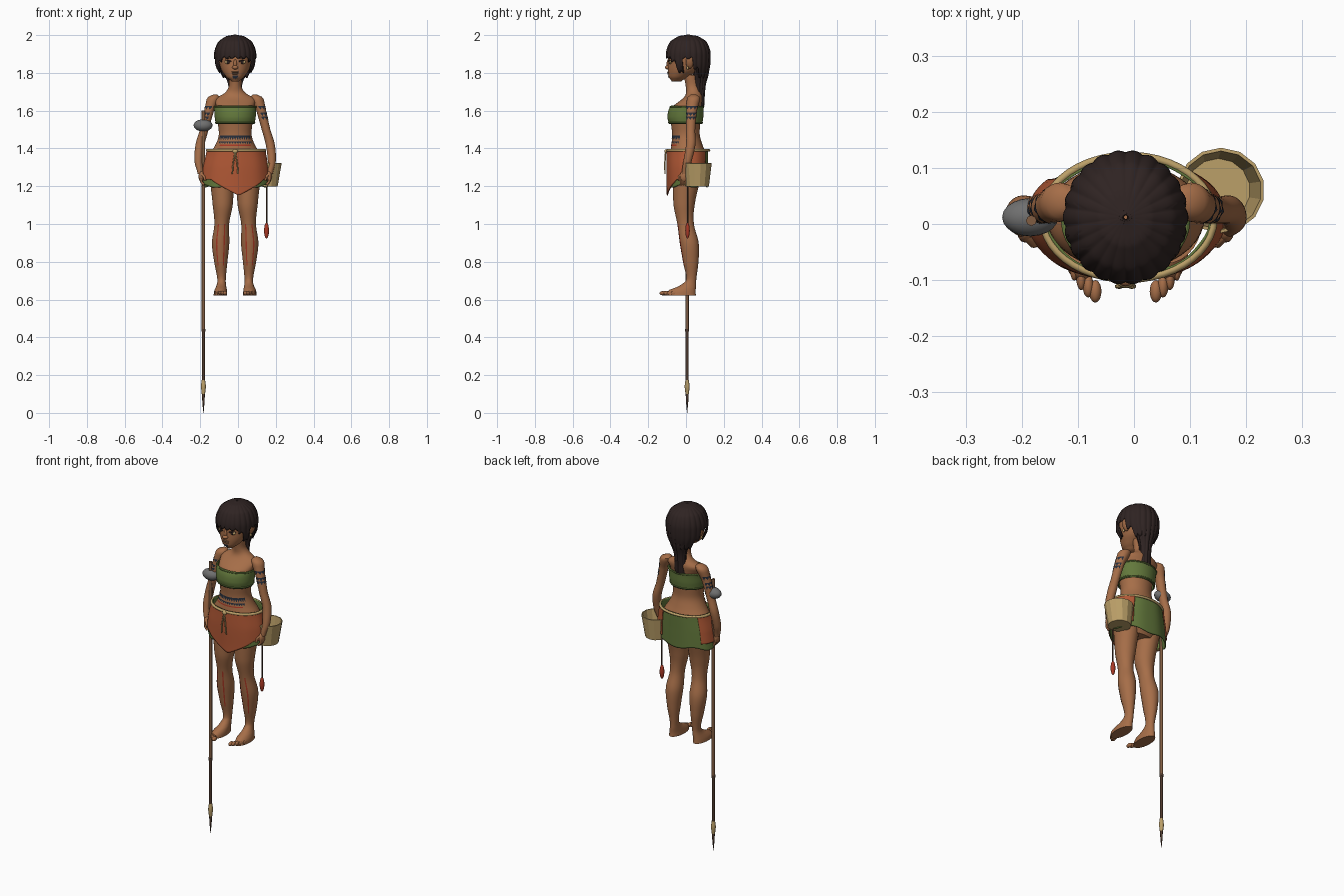
import bpy
from math import sin, cos, radians, pi
from mathutils import Vector

cube = bpy.data.objects.get("Cube")
if cube:
    bpy.data.objects.remove(cube, do_unlink=True)

CX = -0.015  # body centre line


def material(name, r, g, b):
    m = bpy.data.materials.new(name)
    m.use_nodes = True
    m.diffuse_color = (r, g, b, 1)
    bsdf = m.node_tree.nodes["Principled BSDF"]
    bsdf.inputs["Base Color"].default_value = (r, g, b, 1)
    bsdf.inputs["Roughness"].default_value = 0.8
    return m


skin = material("skin brown", .38, .155, .065)
hair = material("hair black brown", .028, .017, .016)
green = material("cloth green", .125, .19, .045)
orange = material("cloth orange", .44, .098, .036)
tan = material("woven tan", .5, .35, .14)
grey = material("stone grey", .16, .16, .16)
wood = material("wood brown", .22, .11, .055)
dark = material("dark wood", .075, .04, .025)
navy = material("ink navy", .02, .028, .045)
red = material("paint red", .4, .04, .018)


def finish(name, mesh, mat, smooth=True):
    ob = bpy.data.objects.new(name, mesh)
    bpy.context.scene.collection.objects.link(ob)
    mesh.materials.append(mat)
    if smooth:
        mesh.shade_smooth()
        mesh.set_sharp_from_angle(angle=radians(50))
    return ob


def section(rings, z):
    """Smoothly interpolated (x, y, rx, ry) of a ring list, top to bottom."""
    z = min(max(z, rings[-1][0]), rings[0][0])
    i = next(k for k in range(len(rings) - 1) if z >= rings[k + 1][0])
    a, b = rings[i], rings[i + 1]
    before, after = rings[max(i - 1, 0)], rings[min(i + 2, len(rings) - 1)]
    t = (a[0] - z) / (a[0] - b[0])
    out = []
    for p, q, r, s in zip(before[1:], a[1:], b[1:], after[1:]):
        out.append(q + t / 2 * (r - p + t * (2*p - 5*q + 4*r - s + t * (3*(q - r) + s - p))))
    return out


def surface_point(rings, z, angle, off=0, side=1, swell=1):
    """Angle is in degrees from the front, turning toward +x."""
    x, y, rx, ry = section(rings, z)
    a = radians(angle)
    return (CX + side * (x + (rx * swell + off) * sin(a)), y - (ry * swell + off) * cos(a), z)


def sheet(name, rings, mat, top=None, hem=None, start=0, end=360, off=0, side=1, rows=24,
          cols=28, caps="both", ridge=None, power=1, smooth=True, thick=0):
    """Lofted body, or a patch of it between two angles down to a hem."""
    top = rings[0][0] if top is None else top
    hem = rings[-1][0] if hem is None else hem
    closed = end - start == 360
    n = cols if closed else cols + 1
    verts, faces = [], []
    for r in range(rows + 1):
        for c in range(n):
            ang = start + (end - start) * c / cols
            low = hem(ang) if callable(hem) else hem
            z = top + (low - top) * (r / rows) ** power
            verts.append(surface_point(rings, z, ang, off, side, ridge(ang) if ridge else 1))
    for r in range(rows):
        for c in range(cols):
            d = (c + 1) % n
            f = (r*n + c, r*n + d, (r+1)*n + d, (r+1)*n + c)
            faces.append(f if side < 0 else f[::-1])
    if closed and caps == "both":
        faces.append(tuple(range(n))[::side])
    if closed and caps in ("both", "bottom"):
        faces.append(tuple(range(rows*n, rows*n + n))[::-side])
    mesh = bpy.data.meshes.new(name)
    mesh.from_pydata(verts, [], faces)
    ob = finish(name, mesh, mat, smooth)
    if thick:
        mod = ob.modifiers.new("thickness", 'SOLIDIFY')
        mod.thickness, mod.offset = thick, 0
    return ob


def ball(name, loc, size, mat, tilt=0):
    bpy.ops.mesh.primitive_uv_sphere_add(segments=20, ring_count=12, location=loc, rotation=(0, tilt, 0))
    ob = bpy.context.object
    ob.name, ob.scale = name, size
    ob.data.materials.append(mat)
    ob.data.shade_smooth()
    return ob


def rod(name, points, radius, mat, cyclic=False):
    curve = bpy.data.curves.new(name, 'CURVE')
    curve.dimensions = '3D'
    curve.bevel_depth, curve.bevel_resolution, curve.use_fill_caps = radius, 2, True
    spline = curve.splines.new('POLY')
    spline.points.add(len(points) - 1)
    for p, co in zip(spline.points, points):
        p.co = (*co, 1)
    spline.use_cyclic_u = cyclic
    spline.use_smooth = True
    ob = bpy.data.objects.new(name, curve)
    bpy.context.scene.collection.objects.link(ob)
    curve.materials.append(mat)
    return ob


def zigzag(base, depth, step):
    return lambda a: base - depth * abs((a / step) % 2 - 1)


# Torso and neck, rings are (z, x, y, rx, ry)
torso = [(1.79, 0, .025, .034, .036), (1.725, 0, .035, .034, .036), (1.69, 0, .042, .058, .042),
         (1.665, 0, .035, .105, .053), (1.62, 0, .005, .1, .077), (1.57, 0, -.003, .097, .083),
         (1.53, 0, -.002, .091, .077), (1.47, 0, 0, .087, .073), (1.42, 0, .005, .104, .082),
         (1.36, 0, .012, .138, .096), (1.25, 0, .01, .135, .09), (1.2, 0, 0, .1, .07)]
sheet("torso", torso, skin, rows=50, cols=40)
sheet("chest_band", torso, green, top=1.625, hem=1.53, off=.009, cols=40, caps="", thick=.006)
for z in (1.62, 1.537):
    rod("chest_band_hem", [surface_point(torso, z, a, .011) for a in range(0, 360, 10)], .004, green, True)
sheet("waist_tattoo_upper", torso, navy, top=1.468, hem=zigzag(1.46, .016, 4), start=-65, end=65,
      off=.002, rows=4, cols=130)
sheet("waist_tattoo_lower", torso, navy, top=1.438, hem=zigzag(1.434, .01, 4), start=-60, end=60,
      off=.002, rows=4, cols=120)
sheet("waist_stripe", torso, red, top=1.42, hem=1.414, start=-50, end=50, off=.002, rows=2)

# Skirt, apron, belt and ties
skirt = [(1.395, .005, .012, .146, .104), (1.3, .003, .01, .163, .104), (1.185, 0, .01, .172, .102)]
sheet("skirt", skirt, green, hem=lambda a: 1.2 + .008 * cos(radians(a * 5)), cols=72, caps="",
      ridge=lambda a: 1 + .008 * cos(radians(a * 9)), thick=.005)


def apron_hem(a):
    point = max(0, 1 - abs(a - 6) / 52)
    return 1.235 - .085 * point


sheet("apron", skirt, orange, hem=apron_hem, start=-128, end=145, off=.007, cols=72, thick=.005,
      ridge=lambda a: 1 + .006 * cos(radians(a * 9)))
rod("belt", [surface_point(skirt, 1.39, a, .006) for a in range(0, 360, 8)], .007, tan, True)
ball("belt_knot", (CX, -.105, 1.385), (.014, .009, .011), tan)
for side in (-1, 1):
    rod("belt_tie", [(CX, -.108, 1.385), (CX + side * .011, -.112, 1.32),
                     (CX + side * .015, -.111, 1.265)], .004, tan)

# Limbs, mirrored about the centre line
leg = [(1.27, .07, .005, .066, .076), (1.1, .066, -.01, .053, .056), (1, .071, -.002, .039, .044),
       (.9, .077, .017, .046, .05), (.8, .076, .025, .035, .041), (.7, .072, .027, .022, .027),
       (.668, .074, .005, .027, .048), (.648, .077, -.022, .034, .073), (.622, .078, -.026, .036, .078)]
arm = [(1.685, .105, .04, .012, .014), (1.67, .115, .04, .033, .034), (1.6, .138, .03, .026, .028),
       (1.5, .163, .025, .023, .024), (1.42, .186, .025, .024, .025), (1.33, .194, .008, .021, .022),
       (1.265, .184, -.006, .015, .017)]
for side, label in ((-1, "right_"), (1, "left_")):
    sheet(label + "leg", leg, skin, rows=44, side=side)
    for k in range(5):
        ball(label + "toe", (CX + side * (.054 + .0125 * k), -.12 + .007 * k + .002 * k * k, .634),
             (.011 - .0012 * k, .02, .012), skin)
    for ang in (-28, 22):
        sheet(label + "shin_stripe", leg, red, top=1, hem=.78, start=ang, end=ang + 9,
              off=.0015, side=side, cols=2)
    sheet(label + "arm", arm, skin, rows=36, side=side)
    for z in (1.625, 1.59, 1.57):
        sheet(label + "arm_tattoo", arm, navy, top=z, hem=zigzag(z - .005, .014, 20), start=-15, end=165,
              off=.0015, side=side, rows=3, cols=36)
    # Hands
    ball(label + "palm", (CX + side * .179, -.01, 1.252), (.015, .023, .03), skin)
    for k in range(4):
        y = -.026 + .011 * k
        rod(label + "finger", [(CX + side * .182, y, 1.25), (CX + side * .18, y, 1.225),
                               (CX + side * .166, y, 1.208)], .0065, skin)
    rod(label + "thumb", [(CX + side * .178, -.022, 1.265), (CX + side * .164, -.036, 1.25),
                          (CX + side * .158, -.034, 1.23)], .007, skin)

# Head and face
head = [(1.975, 0, .01, .05, .05), (1.95, 0, .01, .08, .088), (1.9, 0, .005, .089, .098),
        (1.85, 0, 0, .083, .095), (1.81, 0, -.015, .07, .08), (1.775, 0, -.04, .045, .05),
        (1.755, 0, -.05, .02, .025)]
sheet("head", head, skin, rows=30, cols=36)
ball("nose", (CX, -.096, 1.829), (.016, .015, .011), skin)
ball("nose_bridge", (CX, -.092, 1.848), (.009, .011, .024), skin)
ball("upper_lip", (CX, -.091, 1.804), (.021, .009, .005), wood)
ball("lower_lip", (CX, -.09, 1.796), (.018, .009, .005), wood)
sheet("chin_tattoo", head, navy, top=1.785, hem=zigzag(1.775, .012, 8), start=-16, end=16, off=.003, rows=3)
for side, label in ((-1, "right_"), (1, "left_")):
    ball(label + "eye", (CX + side * .038, -.081, 1.857), (.018, .008, .01), tan)
    ball(label + "iris", (CX + side * .037, -.086, 1.857), (.009, .005, .009), hair)
    rod(label + "eyelid", [surface_point(head, 1.867 - .006 * abs(k - 1), side * (14 + 12 * k), .002)
                           for k in range(3)], .003, hair)
    rod(label + "eyebrow", [surface_point(head, 1.881 - .003 * k, side * (11 + 12 * k), .001)
                            for k in range(3)], .003, hair)
    ball(label + "ear", (CX + side * .09, .02, 1.858), (.014, .021, .036), skin, side * .3)
    ball(label + "earring", (CX + side * .093, .008, 1.826), (.006, .006, .009), tan)

# Hair with radial strands, fringe, side locks and ponytail
cap = [(2, 0, .012, .004, .004), (1.992, 0, .012, .045, .05), (1.965, 0, .012, .084, .092),
       (1.92, 0, .012, .104, .112), (1.88, 0, .012, .107, .115), (1.83, 0, .014, .1, .109),
       (1.77, 0, .025, .07, .085)]


def hairline(a):
    front = abs((a + 180) % 360 - 180)
    steps = ((42, 1.888), (55, 1.868), (74, 1.812), (104, 1.885), (120, 1.83), (181, 1.785))
    low = next(z for limit, z in steps if front < limit)
    return low - .012 * abs(sin(radians(a * 11)))


def strands(a):
    return .975 + .04 * abs(sin(radians(a * 11)))


sheet("hair", cap, hair, hem=hairline, cols=180, rows=28, caps="", power=2, ridge=strands, thick=.006)
ponytail = [(1.86, 0, .07, .07, .045), (1.8, 0, .078, .058, .042), (1.74, 0, .075, .037, .03),
            (1.68, 0, .072, .033, .027), (1.62, 0, .07, .032, .025), (1.56, 0, .067, .008, .007)]
sheet("ponytail", ponytail, hair, cols=80, ridge=lambda a: .93 + .12 * abs(sin(radians(a * 6))))

# Spear with stone weight
sx, sy = -.183, .006
rod("spear_shaft", [(sx, sy, .43), (sx, sy, 1.6)], .0095, wood)
rod("spear_foreshaft", [(sx, sy, .16), (sx, sy, .435)], .0085, dark)
rod("spear_lashing", [(sx, sy, .43), (sx, sy, .445)], .011, dark)
tip = [(.12, sx - CX, sy, .008, .008), (.06, sx - CX, sy, .006, .006), (0, sx - CX, sy, .001, .001)]
sheet("spear_tip", tip, dark, cols=12, rows=8)
binding = [(.175, sx - CX, sy, .009, .009), (.14, sx - CX, sy, .013, .013), (.1, sx - CX, sy, .009, .009)]
sheet("spear_binding", binding, tan, cols=12, rows=8)
ball("stone_weight", (-.185, .012, 1.522), (.05, .034, .032), grey)

# Bucket and hanging pendant at the left hand
bucket = [(1.322, .17, .06, .075, .073), (1.2, .165, .06, .059, .059)]
sheet("bucket", bucket, tan, cols=14, rows=1, caps="bottom", smooth=False, thick=.006)
rod("pendant_cord", [(.152, .008, 1.3), (.151, .008, 1)], .004, dark)
ball("pendant", (.151, .008, .965), (.013, .012, .042), red)
